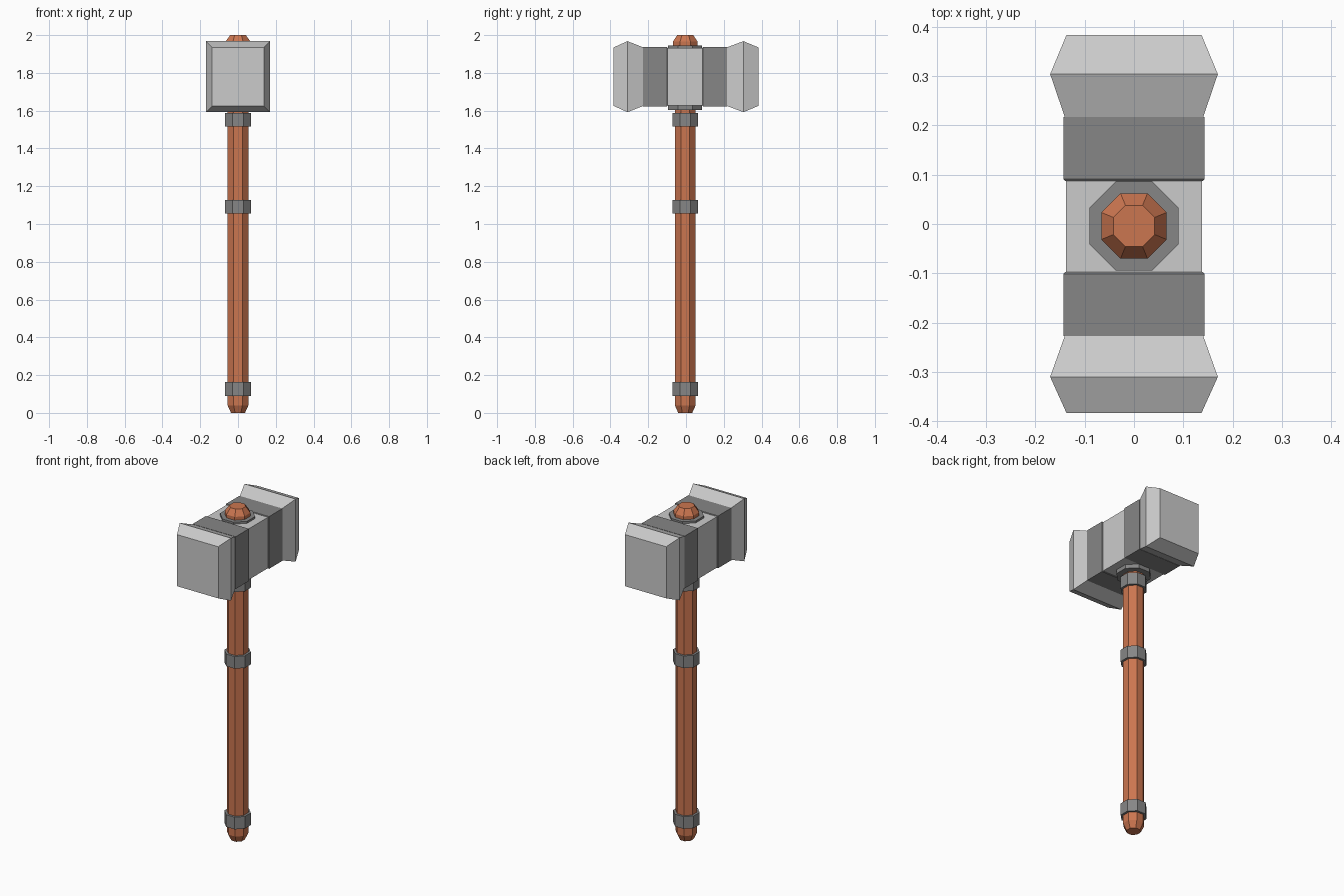
import bpy, bmesh, math

if "Cube" in bpy.data.objects:
    bpy.data.objects.remove(bpy.data.objects["Cube"])

YC = -0.004   # handle axis sits slightly off the head's centre
ZC = 1.78     # height of the head's centre


def material(name, rgb):
    m = bpy.data.materials.new(name)
    m.diffuse_color = (*rgb, 1)
    m.use_nodes = True
    m.node_tree.nodes["Principled BSDF"].inputs["Base Color"].default_value = m.diffuse_color
    return m


WOOD = material("wood", (0.60, 0.18, 0.08))
DARK = material("dark_iron", (0.24, 0.24, 0.24))


def loft(name, rings, mat=None):
    """Skin a list of point rings and cap both ends."""
    bm = bmesh.new()
    loops = [[bm.verts.new(p) for p in ring] for ring in rings]
    n = len(loops[0])
    for a, b in zip(loops, loops[1:]):
        for i in range(n):
            j = (i + 1) % n
            bm.faces.new((a[i], a[j], b[j], b[i]))
    bm.faces.new(loops[0])
    bm.faces.new(loops[-1])
    bmesh.ops.recalc_face_normals(bm, faces=bm.faces)
    me = bpy.data.meshes.new(name)
    bm.to_mesh(me)
    bm.free()
    ob = bpy.data.objects.new(name, me)
    bpy.context.collection.objects.link(ob)
    if mat:
        me.materials.append(mat)
    return ob


def octagon(z, flat):
    """Octagon at height z, 'flat' being centre to flat side."""
    r = flat / math.cos(math.pi / 8)
    angles = [math.pi / 8 + i * math.pi / 4 for i in range(8)]
    return [(r * math.cos(a), YC + r * math.sin(a), z) for a in angles]


def rect(y, hx, hz):
    """Rectangle across the head at depth y."""
    return [(sx * hx, y, ZC + sz * hz)
            for sx, sz in ((-1, -1), (1, -1), (1, 1), (-1, 1))]


def shaft(name, profile, mat):
    return loft(name, [octagon(z, r) for z, r in profile], mat)


def block(name, profile, mat=None):
    return loft(name, [rect(*p) for p in profile], mat)


# Wooden handle and the wider tip poking out of the head
shaft("handle", [(0, 0.037), (0.04, 0.055), (1.65, 0.055)], WOOD)
shaft("handle_tip", [(1.90, 0.066), (1.965, 0.066), (2.0, 0.042)], WOOD)

# Iron rings on the handle
for name, z0, z1 in (("lower_ring", 0.09, 0.163),
                     ("middle_ring", 1.055, 1.128),
                     ("upper_ring", 1.515, 1.588)):
    shaft(name, [(z0, 0.068), (z1, 0.068)], DARK)

# Collar running through the head
shaft("head_collar", [(1.603, 0.09), (1.945, 0.09)], DARK)

# Head core, then bands and flared striking ends on both sides
block("head_core", [(-0.22, 0.138, 0.153), (0.21, 0.138, 0.153)])
for label, s in (("front", -1), ("back", 1)):
    def side(y):
        return YC - 0.001 + s * y
    block(label + "_band", [(side(0.092), 0.139, 0.154), (side(0.096), 0.143, 0.157),
                            (side(0.222), 0.143, 0.157)], DARK)
    block(label + "_striking_end", [(side(0.221), 0.140, 0.155),
                                    (-0.003 + s * 0.307, 0.170, 0.188),
                                    (s * 0.383, 0.137, 0.155)])
